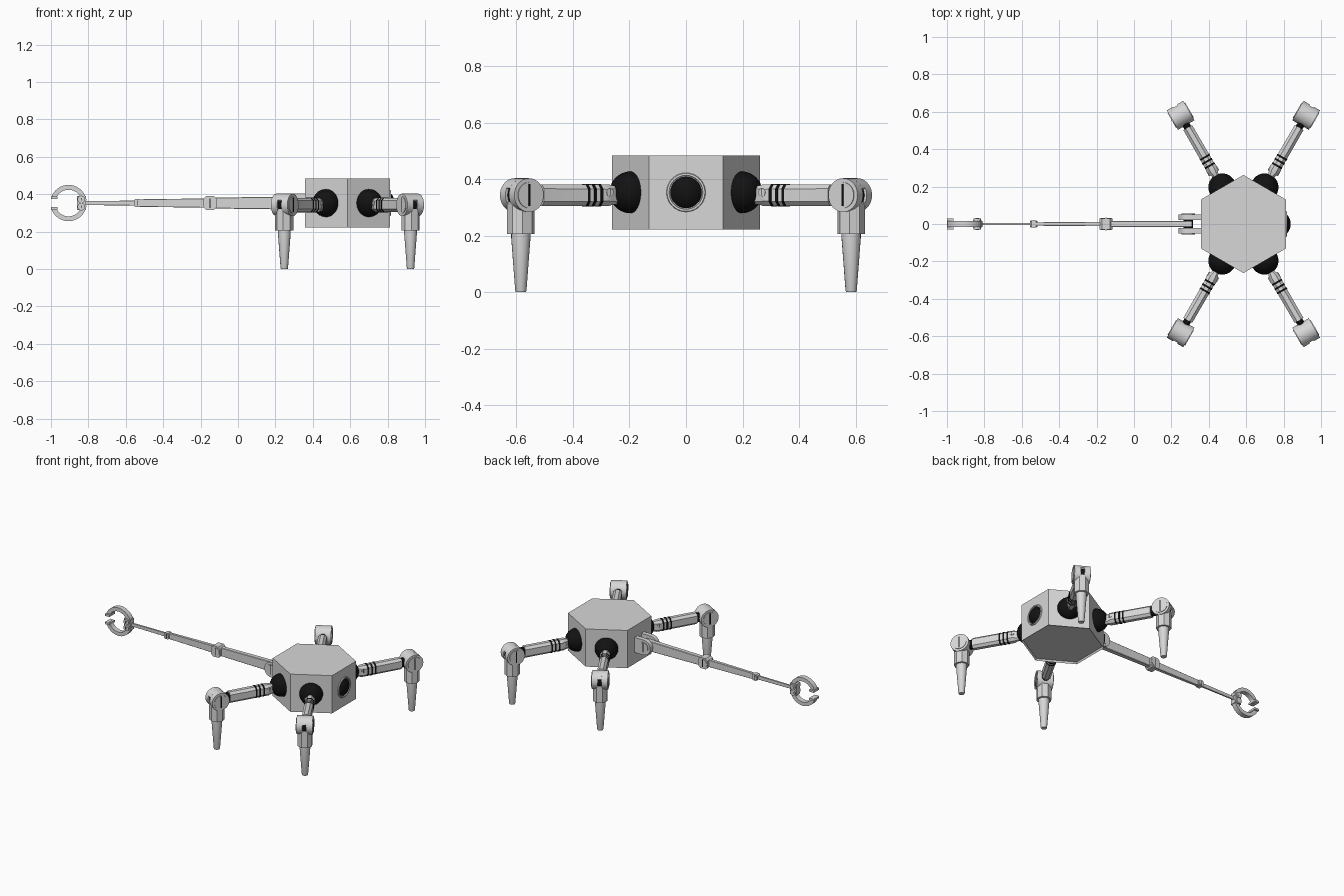
import bpy, bmesh, math
from mathutils import Matrix, Vector

if "Cube" in bpy.data.objects:
    bpy.data.objects.remove(bpy.data.objects["Cube"])

def material(name, v):
    m = bpy.data.materials.new(name)
    m.diffuse_color = (v, v, v, 1)
    m.use_nodes = True
    m.node_tree.nodes["Principled BSDF"].inputs["Base Color"].default_value = m.diffuse_color
    return m

GREY = material("light grey", 0.68)
BLACK = material("black", 0.006)
CX, ZB = 0.585, 0.353          # body axis, joint height
AP = 0.227                     # distance from axis to body sides
I = Matrix.Identity(4)

def finish(name, bm, mat, M=I):
    bm.transform(M)
    bmesh.ops.recalc_face_normals(bm, faces=bm.faces)
    for f in bm.faces:
        f.smooth = True
    for e in bm.edges:
        e.smooth = len(e.link_faces) == 2 and e.calc_face_angle(0) < math.radians(30)
    me = bpy.data.meshes.new(name)
    bm.to_mesh(me)
    bm.free()
    me.materials.append(mat)
    ob = bpy.data.objects.new(name, me)
    bpy.context.collection.objects.link(ob)
    return ob

def loft(name, rings, mat, M=I):
    """Skin a list of equal-length point rings and cap both ends."""
    bm = bmesh.new()
    vs = [[bm.verts.new(p) for p in r] for r in rings]
    n = len(rings[0])
    for a, b in zip(vs, vs[1:]):
        for i in range(n):
            bm.faces.new((a[i], a[(i + 1) % n], b[(i + 1) % n], b[i]))
    bm.faces.new(vs[0])
    bm.faces.new(vs[-1])
    return finish(name, bm, mat, M)

def plate(name, pts, y0, y1, mat, M=I):
    """Extrude an xz outline along y."""
    return loft(name, [[(x, y, z) for x, z in pts] for y in (y0, y1)], mat, M)

def circle(x, z, r, n=28, a0=0, a1=360):
    full = a1 - a0 == 360
    k = n if full else n - 1
    return [(x + r * math.cos(math.radians(a0 + (a1 - a0) * i / k)),
             z + r * math.sin(math.radians(a0 + (a1 - a0) * i / k))) for i in range(n)]

def rect(x0, x1, z0, z1):
    return [(x0, z0), (x1, z0), (x1, z1), (x0, z1)]

def octo(a, b, c=0.35):
    """Chamfered rectangle with half sizes a, b."""
    k = c * min(a, b) * 1.6
    return [(a, -b + k), (a, b - k), (a - k, b), (-a + k, b),
            (-a, b - k), (-a, -b + k), (-a + k, -b), (a - k, -b)]

def beam(name, secs, z, mat, M=I):
    """Bar along x; secs = (x, half width, half height)."""
    return loft(name, [[(x, p, z + q) for p, q in octo(w, h)] for x, w, h in secs], mat, M)

def post(name, x, secs, mat, M=I, n=20):
    """Round vertical post; secs = (z, radius)."""
    return loft(name, [[(x + p, q, z) for p, q in circle(0, 0, r, n, 22.5, 382.5)]
                       for z, r in secs], mat, M)

def ball(name, r, x, mat, M=I):
    bm = bmesh.new()
    bmesh.ops.create_uvsphere(bm, u_segments=32, v_segments=20, radius=r)
    bm.transform(Matrix.Translation((x, 0, ZB)))
    return finish(name, bm, mat, M)

def screw(name, x, z, r, y, M=I, t=0.004):
    """Screw heads with dark slots on both sides of a joint of half width y."""
    for s, side in ((1, "a"), (-1, "b")):
        plate(f"{name}_{side}", circle(x, z, r), s * (y - 0.004), s * (y + t), GREY, M)
        plate(f"{name}_slot_{side}", rect(x - r * .08, x + r * .08, z - r * .85, z + r * .85),
              s * y, s * (y + t + 0.001), BLACK, M)

# Hexagonal body with a recessed underside
bm = bmesh.new()
R = AP / math.cos(math.radians(30))
hexa = [(CX + R * math.cos(math.radians(a)), R * math.sin(math.radians(a)))
        for a in range(30, 390, 60)]
lo = [bm.verts.new((x, y, 0.222)) for x, y in hexa]
hi = [bm.verts.new((x, y, 0.483)) for x, y in hexa]
for i in range(6):
    j = (i + 1) % 6
    bm.faces.new((lo[i], lo[j], hi[j], hi[i]))
bm.faces.new(hi)
under = bm.faces.new(lo[::-1])
bmesh.ops.inset_region(bm, faces=[under], thickness=0.035)
bmesh.ops.inset_region(bm, faces=[under], thickness=0.008)
for v in under.verts:
    v.co.z += 0.012
finish("body", bm, GREY)

# Empty socket with its rim on the right side
Mc = Matrix.Translation((CX, 0, 0))
ball("spare_socket_ball", 0.073, AP - 0.047, BLACK, Mc)
prof = [(AP - 0.005, 0.058), (AP + 0.006, 0.06), (AP + 0.006, 0.067), (AP - 0.005, 0.071)]
bm = bmesh.new()
rim = [[bm.verts.new((x, r * math.cos(a), ZB + r * math.sin(a))) for x, r in prof]
       for a in [math.tau * i / 32 for i in range(32)]]
for i in range(32):
    for k in range(4):
        a, b = rim[i], rim[(i + 1) % 32]
        bm.faces.new((a[k], a[(k + 1) % 4], b[(k + 1) % 4], b[k]))
finish("spare_socket_rim", bm, GREY, Mc)

# Four legs, built along +x and turned into place
KX, KZ, KR = 0.671, 0.343, 0.06
for deg, tag in ((60, "back_right"), (120, "back_left"), (240, "front_left"), (300, "front_right")):
    M = Mc @ Matrix.Rotation(math.radians(deg), 4, 'Z')
    n = "leg_" + tag
    ball(n + "_hip_ball", 0.074, AP, BLACK, M)
    # upper leg with hip clevis, three dark bands and dark neck
    beam(n + "_upper", [(0.27, 0.016, 0.03), (0.305, 0.02, 0.034), (0.322, 0.029, 0.038),
                        (0.345, 0.031, 0.038), (0.365, 0.028, 0.038), (0.595, 0.027, 0.038)],
         KZ, GREY, M)
    for i, x in enumerate((0.360, 0.387, 0.412)):
        beam(f"{n}_band_{i}", [(x - 0.005, 0.030, 0.0395), (x + 0.005, 0.030, 0.0395)], KZ, BLACK, M)
    screw(n + "_hip_screw", 0.328, KZ + 0.01, 0.014, 0.03, M, 0.002)
    beam(n + "_neck", [(0.58, 0.02, 0.03), (0.64, 0.02, 0.03)], KZ, BLACK, M)
    # knee drum with a dark slot facing outward
    for s, side in ((1, "a"), (-1, "b")):
        plate(f"{n}_knee_{side}", circle(KX, KZ, KR, 36), s * 0.0125, s * 0.051, GREY, M)
    mid = []
    for a in range(0, 360, 5):
        r = 0.045 if a <= 20 or a >= 315 else KR
        mid.append((KX + r * math.cos(math.radians(a)), KZ + r * math.sin(math.radians(a))))
    plate(n + "_knee_middle", mid, -0.0125, 0.0125, GREY, M)
    plate(n + "_knee_slot", circle(KX, KZ, 0.051, 32), -0.0124, 0.0124, BLACK, M)
    screw(n + "_knee_screw", KX, KZ, 0.046, 0.051, M)
    # shin block and tapered foot
    post(n + "_shin", KX + 0.004, [(0.205, 0.049), (0.32, 0.049)], GREY, M, 8)
    post(n + "_foot", KX + 0.004, [(0, 0.018), (0.006, 0.02), (0.19, 0.034), (0.215, 0.034)], GREY, M)

# Shoulder bracket of the long arm: two rounded cheeks
for s, side in ((1, "back"), (-1, "front")):
    cheek = [(0.37, 0.30), (0.37, 0.405)] + circle(0.29, ZB, 0.052, 16, 90, 270)
    plate("shoulder_cheek_" + side, cheek, s * 0.022, s * 0.052, GREY)
screw("shoulder_screw", 0.29, ZB, 0.036, 0.052)
plate("shoulder_pin", circle(0.29, ZB, 0.025), -0.04, 0.04, BLACK)

# Arm: three slimmer and slimmer sections
for name, x0, x1, w0, h0, w1, h1 in (("arm_upper", 0.31, -0.13, 0.017, 0.035, 0.015, 0.029),
                                     ("arm_middle", -0.15, -0.53, 0.012, 0.025, 0.009, 0.020),
                                     ("arm_lower", -0.53, -0.83, 0.006, 0.013, 0.005, 0.011)):
    plate_ring = [[(x, p, ZB + q) for p, q in octo(w, h, 0.1)]
                  for x, w, h in ((x0, w0, h0), (x1, w1, h1))]
    loft(name, plate_ring, GREY)
# Arm joints
for name, x, hx, hz, hy in (("elbow", -0.15, 0.034, 0.037, 0.03),
                            ("forearm_joint", -0.537, 0.02, 0.021, 0.017)):
    plate(name, [(x + p, ZB + q) for p, q in octo(hx, hz, 0.25)], -hy, hy, GREY)
    screw(name + "_screw", x, ZB, hz * 0.8, hy, I, 0.003)

# Wrist and ring-shaped gripper
plate("wrist", rect(-0.86, -0.812, ZB - 0.038, ZB + 0.038), -0.02, 0.02, GREY)
for s, side in ((1, "upper"), (-1, "lower")):
    arc = circle(-0.906, 0, 0.097, 24, 8, 163) + circle(-0.906, 0, 0.071, 24, 163, 8)
    plate("gripper_jaw_" + side, [(x, ZB + s * z) for x, z in arc], -0.017, 0.017, GREY)
    z0, z1 = sorted((ZB + s * 0.022, ZB + s * 0.036))
    plate("gripper_tip_" + side, rect(-1.0, -0.965, z0, z1), -0.03, 0.03, GREY)
    for y in (1, -1):
        lug = circle(-0.838, ZB + s * 0.02, 0.02, 16)
        plate(f"gripper_hinge_{side}_{y}", lug, y * 0.017, y * 0.03, GREY)
    screw(f"hinge_screw_{side}", -0.838, ZB + s * 0.02, 0.009, 0.03, I, 0.002)
